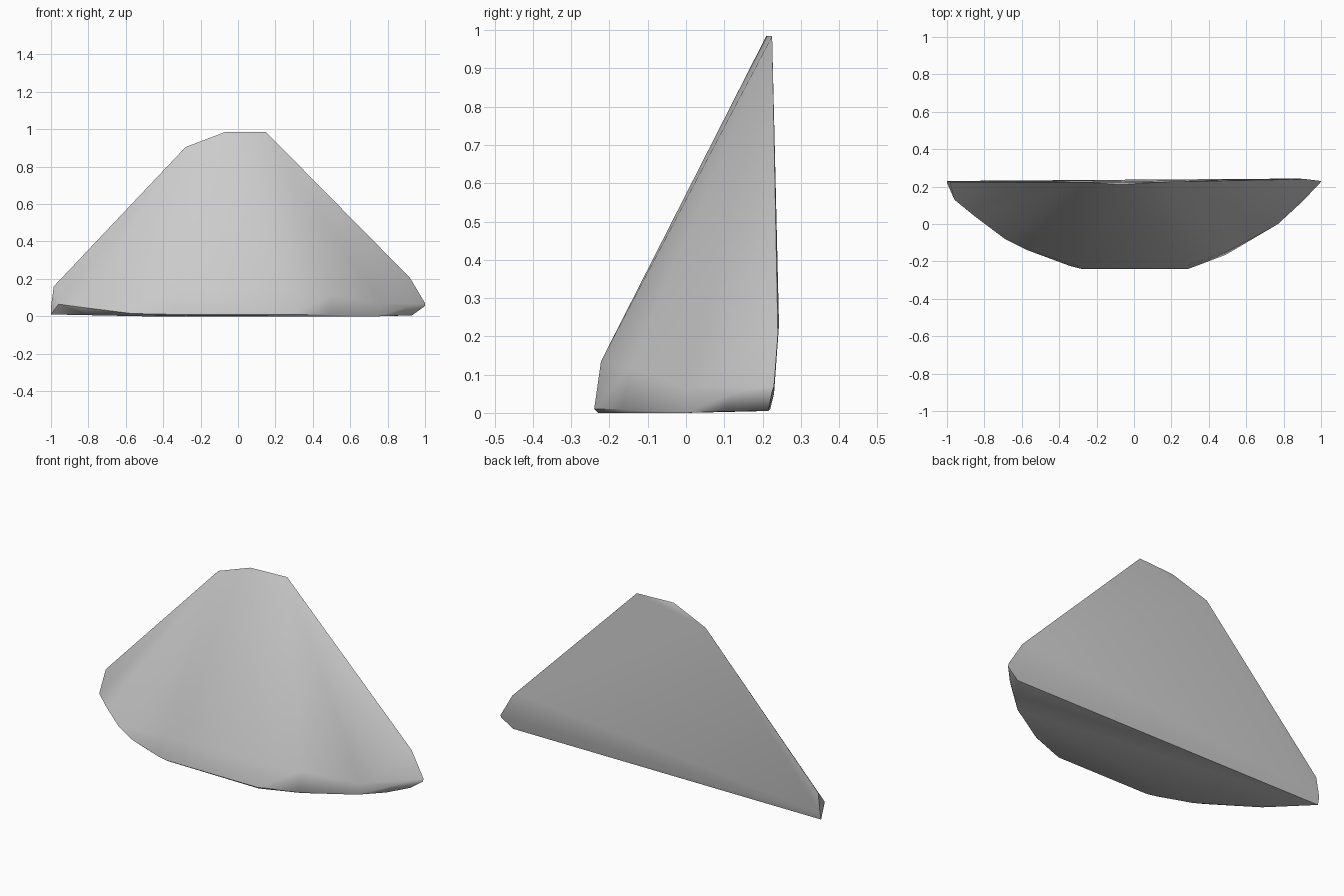
import bpy
import bmesh
import math

cube = bpy.data.objects.get("Cube")
if cube:
    bpy.data.objects.remove(cube, do_unlink=True)

stone = bpy.data.materials.new("light_grey")
stone.use_nodes = True
grey = (0.6, 0.6, 0.6, 1)
stone.diffuse_color = grey
stone.node_tree.nodes["Principled BSDF"].inputs["Base Color"].default_value = grey

# Narrow summit along the flat back
summit = [(-0.28, 0.225, 0.905), (-0.07, 0.21, 0.985), (0.15, 0.225, 0.985)]
# Ridge where the back face bends, with the end corners
back = [(-0.985, 0.225, 0.16), (0.92, 0.24, 0.205), (0.88, 0.243, 0.23),
        (1, 0.23, 0.07), (1, 0.225, 0.055), (-1, 0.23, 0.05)]
# Widest line of the curved front
rim = [(-0.96, 0.13, 0.065), (-0.85, 0.04, 0.05), (-0.69, -0.08, 0.03),
       (-0.57, -0.14, 0.015), (-0.34, -0.225, 0.01), (-0.28, -0.24, 0.01),
       (0.29, -0.24, 0.01), (0.49, -0.165, 0.01), (0.77, 0, 0.065), (0.9, 0.12, 0.05)]
# Shoulder above the rim, where the slope starts
shoulder = [(-0.3, -0.222, 0.135), (0.28, -0.222, 0.135), (0.5, -0.145, 0.12)]
# Underside outline
base = [(-1, 0.22, 0.01), (-0.8, 0.03, 0.006), (-0.5, -0.15, 0), (-0.28, -0.23, 0.003),
        (0.29, -0.23, 0), (0.5, -0.15, 0), (0.75, 0, 0), (0.86, 0.1, 0.004),
        (0.93, 0.215, 0.005)]

# Wrap the points in one convex solid
bm = bmesh.new()
for point in summit + back + rim + shoulder + base:
    bm.verts.new(point)
hull = bmesh.ops.convex_hull(bm, input=bm.verts)
loose = set(hull["geom_interior"]) | set(hull["geom_unused"])
bmesh.ops.delete(bm, geom=[g for g in loose if isinstance(g, bmesh.types.BMVert)],
                 context='VERTS')
bmesh.ops.recalc_face_normals(bm, faces=bm.faces)

mesh = bpy.data.meshes.new("rock_wedge")
bm.to_mesh(mesh)
bm.free()
mesh.materials.append(stone)
rock = bpy.data.objects.new("rock_wedge", mesh)
bpy.context.collection.objects.link(rock)

bpy.context.view_layer.objects.active = rock
rock.select_set(True)
bpy.ops.object.shade_smooth_by_angle(angle=math.radians(40))
